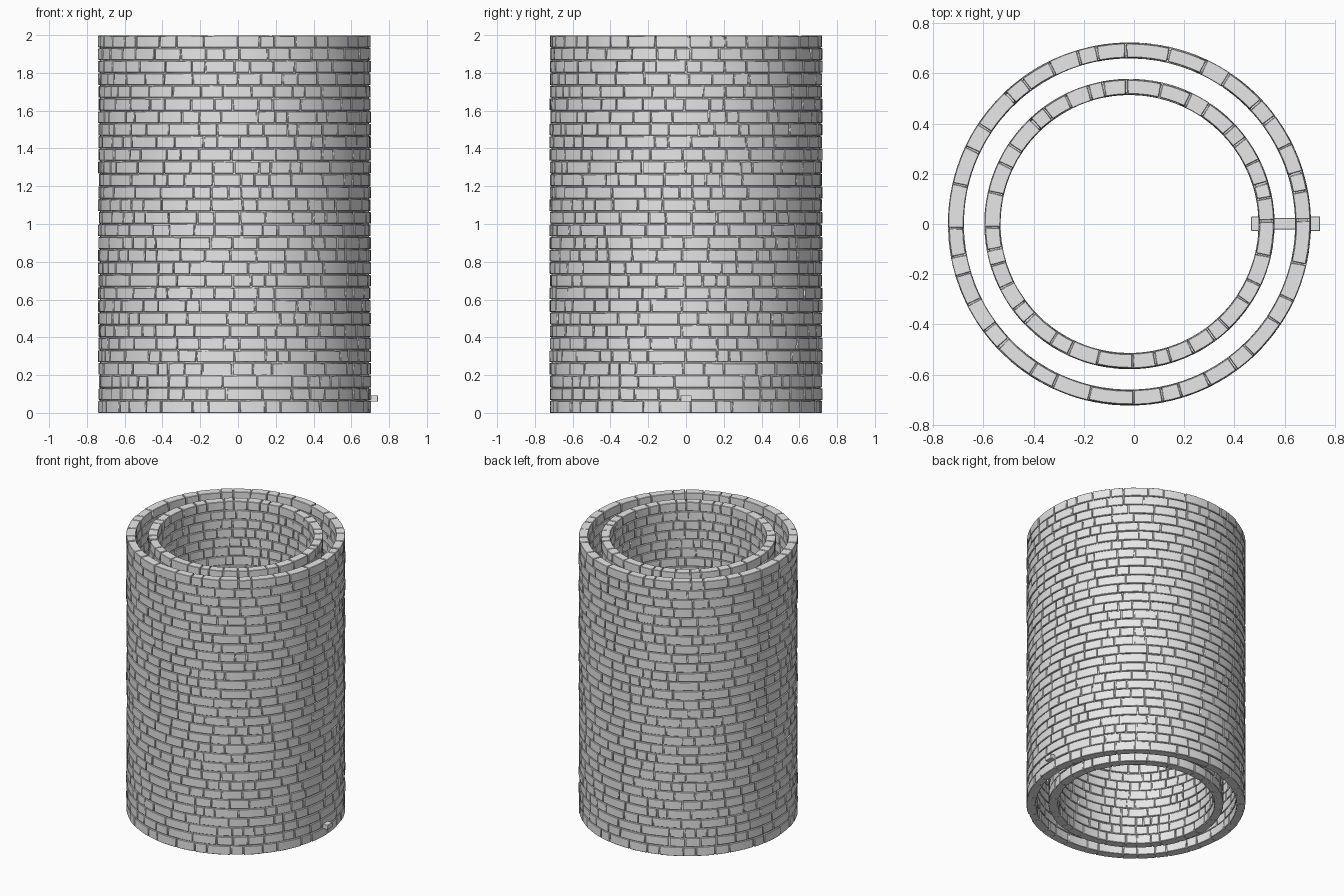
import bpy, bmesh, math, random
from mathutils import Matrix

if "Cube" in bpy.data.objects:
    bpy.data.objects.remove(bpy.data.objects["Cube"])

CX = -0.018            # the walls sit slightly left of the origin
COURSES = 30
H = 2.0 / COURSES
JOINT = 0.006          # mortar joint width

stone = bpy.data.materials.new("grey stone")
stone.diffuse_color = (0.8, 0.8, 0.8, 1)
stone.use_nodes = True
stone.node_tree.nodes["Principled BSDF"].inputs["Base Color"].default_value = stone.diffuse_color


def finish(name, bm, bevel=0):
    bmesh.ops.recalc_face_normals(bm, faces=bm.faces)
    me = bpy.data.meshes.new(name)
    bm.to_mesh(me)
    bm.free()
    me.materials.append(stone)
    ob = bpy.data.objects.new(name, me)
    bpy.context.collection.objects.link(ob)
    if bevel:
        mod = ob.modifiers.new("worn edges", 'BEVEL')
        mod.width = bevel
        mod.segments = 1
        mod.limit_method = 'ANGLE'
        mod.angle_limit = math.radians(40)
    bpy.ops.object.select_all(action='DESELECT')
    ob.select_set(True)
    bpy.context.view_layer.objects.active = ob
    bpy.ops.object.shade_smooth_by_angle(angle=math.radians(30))
    return ob


def ring(name, r0, r1, z0, z1, n=96):
    """Plain closed tube, the mortar behind the bricks."""
    bm = bmesh.new()
    loops = []
    for i in range(n):
        a = math.tau * i / n
        loops.append([bm.verts.new((CX + r * math.cos(a), r * math.sin(a), z))
                      for r, z in ((r0, z0), (r1, z0), (r1, z1), (r0, z1))])
    for i in range(n):
        a, b = loops[i], loops[(i + 1) % n]
        for k in range(4):
            bm.faces.new((a[k], b[k], b[(k + 1) % 4], a[(k + 1) % 4]))
    return finish(name, bm)


def brick(bm, a0, a1, r0, r1, z0, z1, rnd):
    """One curved brick with slightly uneven ends and height."""
    jit = lambda s: rnd.uniform(-s, s)
    dr = jit(0.0025)
    end0, end1 = [[jit(0.0025) / r1 for _ in range(4)] for _ in range(2)]
    tilt0, tilt1 = jit(0.002), jit(0.002)
    n = max(2, math.ceil((a1 - a0) / 0.085))
    cols = []
    for i in range(n + 1):
        t = i / n
        lift = tilt0 * (1 - t) + tilt1 * t
        col = []
        for k, (r, z) in enumerate(((r0 - dr, z0), (r1 + dr, z0),
                                    (r1 + dr, z1 + lift), (r0 - dr, z1 + lift))):
            a = a0 + (a1 - a0) * t + end0[k] * (1 - t) + end1[k] * t
            col.append(bm.verts.new((CX + r * math.cos(a), r * math.sin(a), z)))
        cols.append(col)
    for a, b in zip(cols, cols[1:]):
        for k in range(4):
            bm.faces.new((a[k], b[k], b[(k + 1) % 4], a[(k + 1) % 4]))
    bm.faces.new(cols[0])
    bm.faces.new(cols[-1])


def wall(name, r0, r1):
    rnd = random.Random(7)
    bm = bmesh.new()
    for c in range(COURSES):
        # one quarter of the course is laid out, then repeated around
        widths = [rnd.uniform(0.5, 1.6) for _ in range(9)]
        scale = math.pi / 2 / sum(widths)
        start = rnd.uniform(0, math.pi / 2)
        gap = JOINT / r1 / 2
        z0 = c * H + (0.002 if c else 0)
        z1 = (c + 1) * H - 0.003
        for q in range(4):
            a = start + q * math.pi / 2
            for w in widths:
                b = a + w * scale
                brick(bm, a + gap, b - gap, r0, r1, z0, z1, rnd)
                a = b
    finish(name + "_bricks", bm, 0.0025)
    ring(name + "_mortar", r0 + 0.009, r1 - 0.009, 0.001, 1.988)


wall("outer_wall", 0.662, 0.721)
wall("inner_wall", 0.516, 0.576)

# Small square drain stone running through both walls
bm = bmesh.new()
for x0, x1, w, h in ((0.467, 0.557, 0.058, 0.034), (0.557, 0.645, 0.046, 0.026),
                     (0.645, 0.741, 0.058, 0.034)):
    bmesh.ops.create_cube(bm, size=1, matrix=Matrix.Translation(((x0 + x1) / 2, 0.001, 0.076))
                          @ Matrix.Diagonal((x1 - x0, w, h, 1)))
finish("drain_stone", bm, 0.002)
